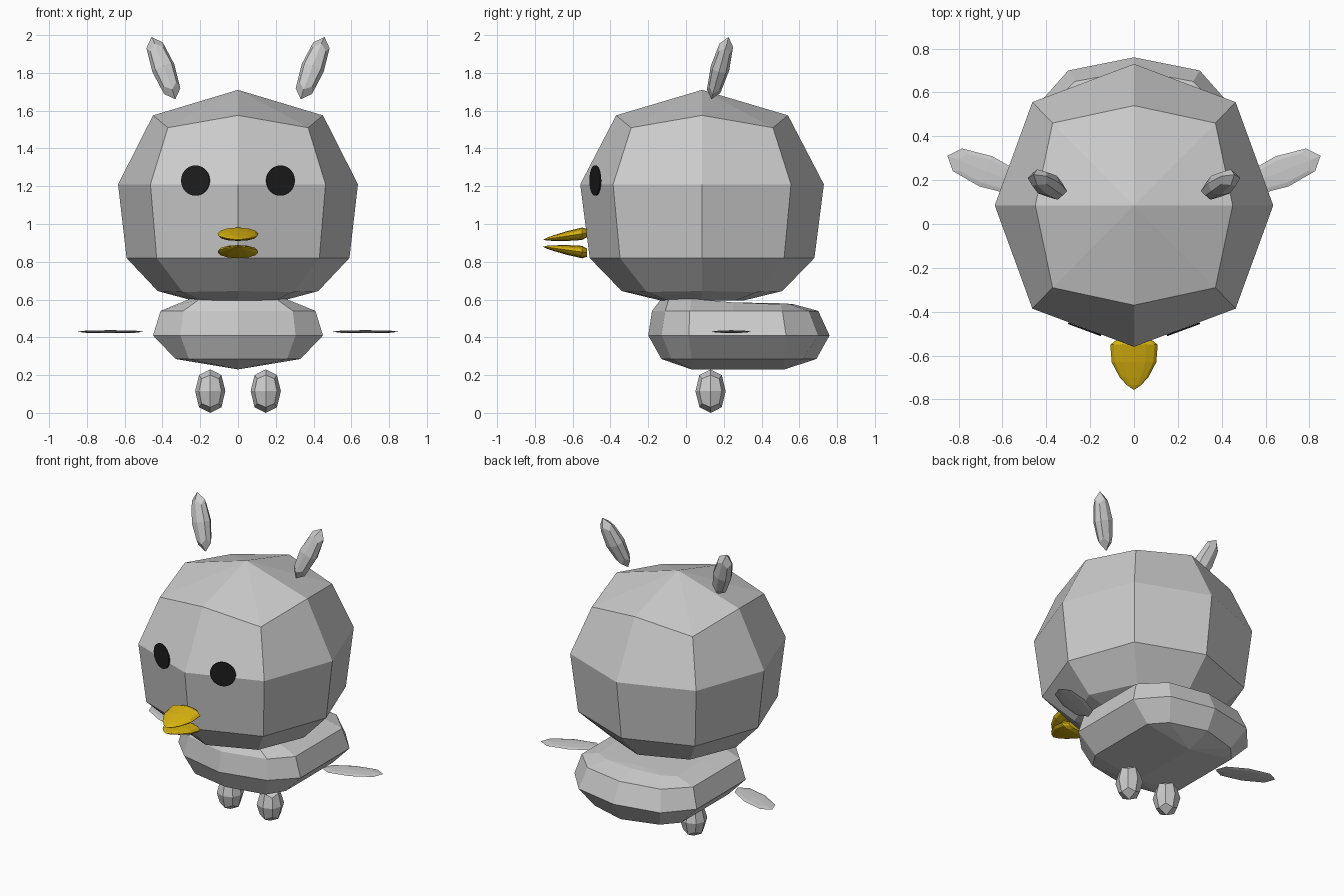
import bpy, bmesh, math
from mathutils import Vector, Matrix

if "Cube" in bpy.data.objects:
    bpy.data.objects.remove(bpy.data.objects["Cube"])


def material(name, rgb):
    m = bpy.data.materials.new(name)
    m.diffuse_color = (*rgb, 1)
    m.use_nodes = True
    m.node_tree.nodes["Principled BSDF"].inputs["Base Color"].default_value = m.diffuse_color
    return m


GREY = material("light_grey", (0.6, 0.6, 0.6))
BLACK = material("black", (0.012, 0.012, 0.012))
GOLD = material("gold", (0.69, 0.45, 0.005))


def finish(bm, name, mat):
    bmesh.ops.remove_doubles(bm, verts=bm.verts, dist=0.0005)
    bmesh.ops.recalc_face_normals(bm, faces=bm.faces)
    me = bpy.data.meshes.new(name)
    bm.to_mesh(me)
    bm.free()
    me.materials.append(mat)
    ob = bpy.data.objects.new(name, me)
    bpy.context.collection.objects.link(ob)
    return ob


def loft(name, rings, mat):
    """Skin closed rings of equal length; rings may collapse to a point or a ridge."""
    bm = bmesh.new()
    rows = [[bm.verts.new(p) for p in r] for r in rings]
    n = len(rows[0])
    for a, b in zip(rows, rows[1:]):
        for i in range(n):
            j = (i + 1) % n
            bm.faces.new((a[i], a[j], b[j], b[i]))
    return finish(bm, name, mat)


def pebble(name, center, half, axes, mat):
    """Cube split 2x2 per side and rounded; axes are the directions of local x, y, z."""
    bm = bmesh.new()
    bmesh.ops.create_cube(bm, size=2)
    bmesh.ops.subdivide_edges(bm, edges=bm.edges, cuts=1, use_grid_fill=True)
    rot = Matrix(axes).transposed()
    for v in bm.verts:
        k = (1, 0.74, 0.57)[sum(abs(c) > 0.5 for c in v.co) - 1]
        v.co = rot @ Vector([c * k * h for c, h in zip(v.co, half)]) + Vector(center)
    return finish(bm, name, mat)


# Head: eight-sided rings, with side middles and corners at separate heights
def head_ring(rx, ry, corner, z_mid, z_corner):
    pts = []
    for sx, sy in ((0, -1), (1, -1), (1, 0), (1, 1), (0, 1), (-1, 1), (-1, 0), (-1, -1)):
        c = sx and sy
        k = corner if c else 1
        pts.append((sx * rx * k, 0.085 + sy * ry * k, z_corner if c else z_mid))
    return pts


loft("head", [
    head_ring(0, 0, 1, 1.71, 1.71),
    head_ring(0.45, 0.455, 0.825, 1.575, 1.51),
    head_ring(0.635, 0.645, 0.73, 1.21, 1.21),
    head_ring(0.59, 0.595, 0.73, 0.82, 0.82),
    head_ring(0.425, 0.425, 0.69, 0.645, 0.64),
    head_ring(0.24, 0.22, 0.8, 0.595, 0.595),
    head_ring(0, 0, 1, 0.595, 0.595)], GREY)


# Body: twelve-sided rings from the belly ridge to the back
def body_ring(half):
    return half + [(-x, y, z) for x, y, z in half[-2:0:-1]]


def level(z, front, cx, cf, sx, s0, s1, bx, cb, back):
    return body_ring([(0, front, z), (cx, cf, z), (sx, s0, z), (sx, 0.25, z),
                      (sx, s1, z), (bx, cb, z), (0, back, z)])


def ridge(z):
    return body_ring([(0, y, z) for y in (0.03, 0.03, 0.03, 0.25, 0.52, 0.52, 0.52)])


loft("body", [
    ridge(0.23),
    level(0.285, -0.13, 0.26, -0.08, 0.33, 0.03, 0.52, 0.24, 0.62, 0.69),
    level(0.41, -0.2, 0.305, -0.13, 0.45, 0.015, 0.53, 0.30, 0.70, 0.76),
    level(0.54, -0.18, 0.29, -0.11, 0.41, 0.02, 0.51, 0.27, 0.65, 0.70),
    body_ring([(0, -0.13, 0.605), (0.2, -0.09, 0.605), (0.25, 0.03, 0.605), (0.29, 0.25, 0.585),
               (0.29, 0.5, 0.575), (0.2, 0.55, 0.575), (0, 0.57, 0.575)]),
    ridge(0.58)], GREY)

# Paired ears, wings, feet and eyes
for s, side in ((-1, "left"), (1, "right")):
    up = Vector((s * 0.125, 0.09, 0.325)).normalized()
    across = Vector((1, 0, 0)).cross(up).normalized()
    out = across.cross(up).normalized()
    pebble(side + "_ear", (s * 0.395, 0.18, 1.825), (0.062, 0.05, 0.182),
           (out, across, up), GREY)
    a = math.radians(22)
    along = Vector((s * math.cos(a), math.sin(a), 0))
    pebble(side + "_wing", (s * 0.675, 0.24, 0.43), (0.19, 0.075, 0.008),
           (along, Vector((-along.y, along.x, 0)), Vector((0, 0, 1))), GREY)
    pebble(side + "_foot", (s * 0.147, 0.13, 0.115), (0.08, 0.08, 0.115),
           ((1, 0, 0), (0, 1, 0), (0, 0, 1)), GREY)

    bm = bmesh.new()
    bmesh.ops.create_cone(bm, cap_ends=True, segments=32, radius1=0.08, radius2=0.08, depth=0.008)
    normal = Vector((s * 0.37, -1, 0))
    place = Matrix.Translation((s * 0.225, -0.48, 1.23)) @ normal.to_track_quat('Z', 'Y').to_matrix().to_4x4()
    bmesh.ops.transform(bm, matrix=place, verts=bm.verts)
    finish(bm, side + "_eye", BLACK)

# Beak: two slim lobes narrowing to a shared tip direction
PROFILE = ((-0.525, 0, 0), (-0.525, 0.075, 0.022), (-0.55, 0.108, 0.033), (-0.63, 0.102, 0.026),
           (-0.70, 0.065, 0.015), (-0.735, 0.032, 0.008), (-0.757, 0, 0))
for name, z0, z1 in (("upper_beak", 0.952, 0.917), ("lower_beak", 0.848, 0.88)):
    rings = []
    for y, w, h in PROFILE:
        z = z0 + (z1 - z0) * (-0.525 - y) / 0.232
        rings.append([(w * math.cos(t), y, z + h * math.sin(t))
                      for t in (i * math.tau / 12 for i in range(12))])
    loft(name, rings, GOLD)
